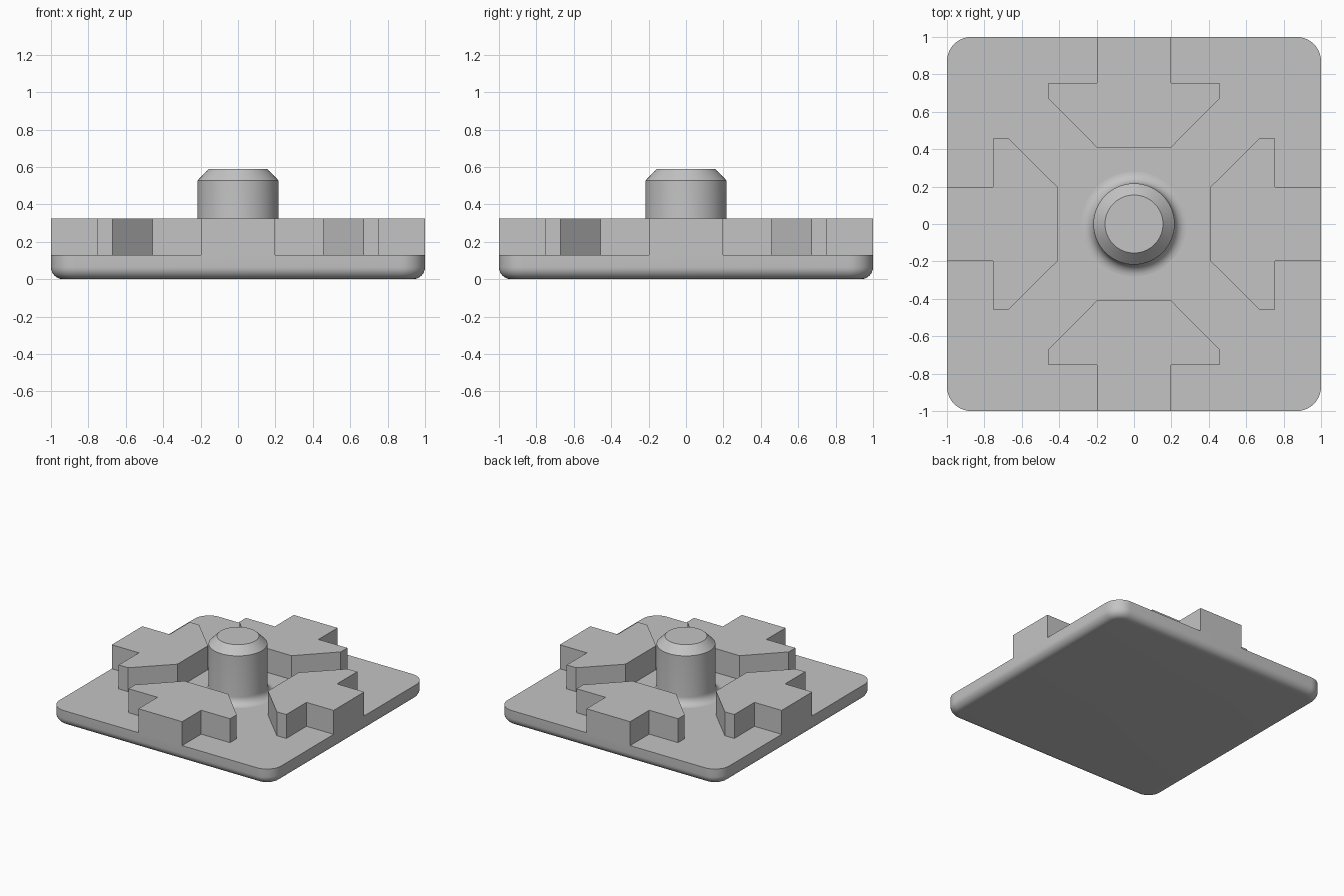
import bpy
import bmesh
from math import sin, cos, pi, radians

cube = bpy.data.objects.get("Cube")
if cube:
    bpy.data.objects.remove(cube, do_unlink=True)

grey = bpy.data.materials.new("light_grey")
grey.use_nodes = True
grey.diffuse_color = (0.55, 0.55, 0.55, 1)
bsdf = grey.node_tree.nodes["Principled BSDF"]
bsdf.inputs["Base Color"].default_value = grey.diffuse_color
bsdf.inputs["Roughness"].default_value = 0.6

BASE_TOP = 0.13
BLOCK_TOP = 0.325


def loft(name, rings, smooth=True):
    """Skin a stack of closed rings and cap both ends."""
    bm = bmesh.new()
    loops = [[bm.verts.new(p) for p in ring] for ring in rings]
    n = len(loops[0])
    for low, high in zip(loops, loops[1:]):
        for i in range(n):
            j = (i + 1) % n
            bm.faces.new((low[i], low[j], high[j], high[i]))
    bm.faces.new(loops[0][::-1])
    bm.faces.new(loops[-1])
    bmesh.ops.recalc_face_normals(bm, faces=bm.faces)
    mesh = bpy.data.meshes.new(name)
    bm.to_mesh(mesh)
    bm.free()
    mesh.materials.append(grey)
    obj = bpy.data.objects.new(name, mesh)
    bpy.context.collection.objects.link(obj)
    if smooth:
        bpy.ops.object.select_all(action='DESELECT')
        obj.select_set(True)
        bpy.context.view_layer.objects.active = obj
        bpy.ops.object.shade_smooth_by_angle(angle=radians(30))
    return obj


def rounded_square(half, radius, z, steps=10):
    c = half - radius
    ring = []
    for k, (sx, sy) in enumerate([(1, 1), (-1, 1), (-1, -1), (1, -1)]):
        for s in range(steps + 1):
            a = (k + s / steps) * pi / 2
            ring.append((sx * c + radius * cos(a), sy * c + radius * sin(a), z))
    return ring


def circle(radius, z, sides=64):
    return [(radius * cos(2 * pi * i / sides), radius * sin(2 * pi * i / sides), z)
            for i in range(sides)]


# Base plate with rounded corners and a rounded lower edge
CORNER, FILLET, STEPS = 0.13, 0.065, 8
rings = []
for i in range(STEPS + 1):
    a = i / STEPS * pi / 2
    inset = FILLET * (1 - sin(a))
    rings.append(rounded_square(1 - inset, CORNER - inset, FILLET * (1 - cos(a))))
rings.append(rounded_square(1, CORNER, BASE_TOP))
loft("base_plate", rings)

# Centre post: flared foot, straight shaft, chamfered tip
POST, FLARE = 0.217, 0.063
rings = []
for i in range(STEPS + 1):
    a = i / STEPS * pi / 2
    rings.append(circle(POST + FLARE * (1 - sin(a)), BASE_TOP + FLARE * (1 - cos(a))))
rings += [circle(POST, 0.527), circle(0.155, 0.59)]
loft("centre_post", rings)

# Four T-shaped blocks with angled inner shoulders
half = [(0.197, -1), (0.197, -0.755), (0.457, -0.755), (0.457, -0.67), (0.197, -0.408)]
outline = half + [(-x, y) for x, y in reversed(half)]
for k, side in enumerate(["front", "left", "back", "right"]):
    c, s = cos(k * pi / 2), sin(k * pi / 2)
    rings = [[(x * c - y * s, x * s + y * c, z) for x, y in outline]
             for z in (BASE_TOP, BLOCK_TOP)]
    loft(side + "_block", rings, smooth=False)
